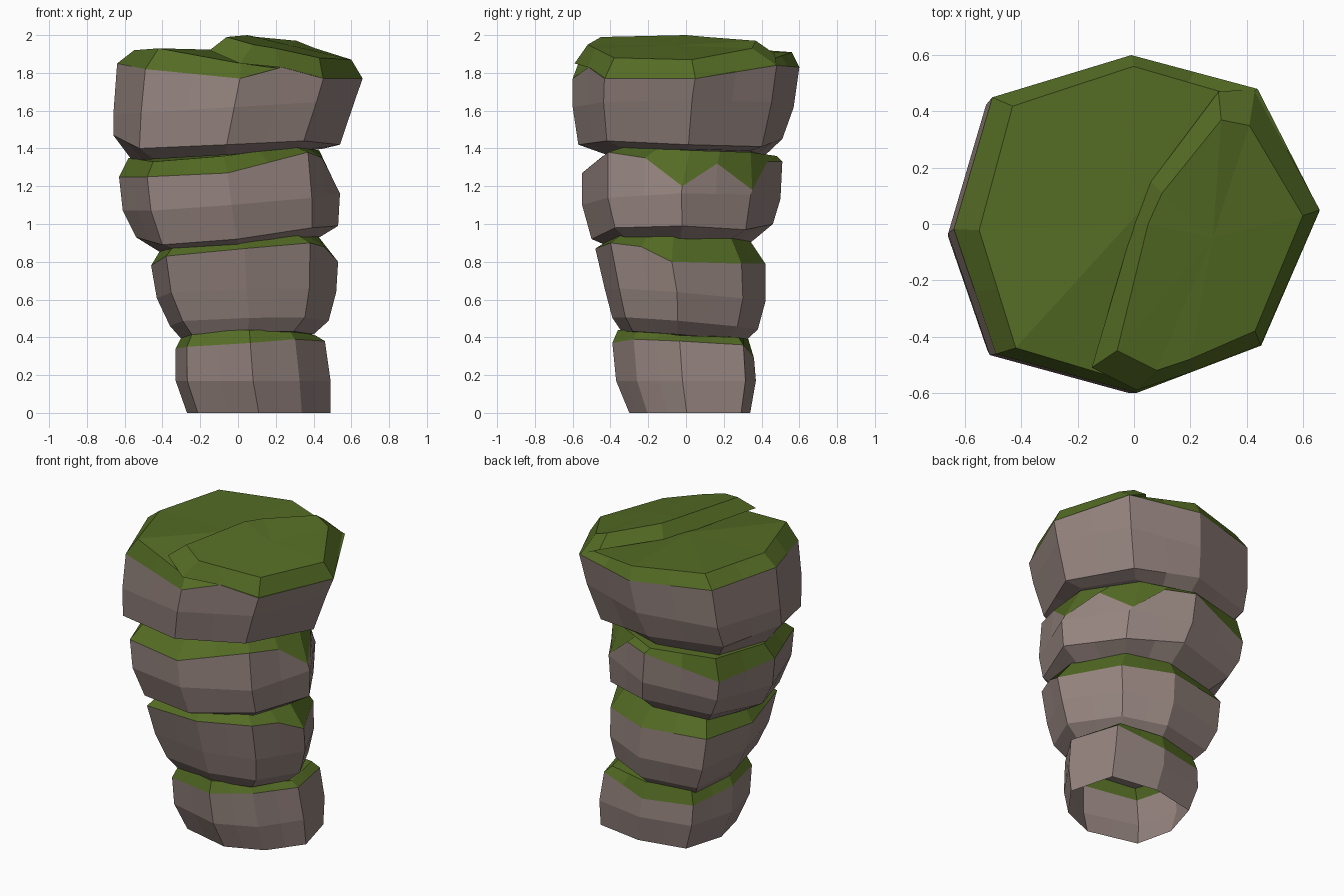
import bpy

cube = bpy.data.objects.get("Cube")
if cube:
    bpy.data.objects.remove(cube, do_unlink=True)


def flat_material(name, colour):
    mat = bpy.data.materials.new(name)
    mat.use_nodes = True
    mat.diffuse_color = (*colour, 1)
    bsdf = mat.node_tree.nodes["Principled BSDF"]
    bsdf.inputs["Base Color"].default_value = (*colour, 1)
    bsdf.inputs["Roughness"].default_value = 0.9
    return mat


stone = flat_material("grey brown stone", (0.30, 0.23, 0.21))
moss = flat_material("moss green", (0.09, 0.15, 0.018))


def ring(plan, tilt, z, x0, x1, y0, y1, peaks={}):
    """Fit the plan to the extents, with a point halfway along each side.
    z is a height or one per corner; peaks lifts the halfway points of some sides."""
    corners = []
    for i, (u, v) in enumerate(plan):
        x = (x0 + x1) / 2 + (x1 - x0) / 2 * u
        y = (y0 + y1) / 2 + (y1 - y0) / 2 * v
        h = z[i] if isinstance(z, list) else z + tilt[0] * x + tilt[1] * y
        corners.append((x, y, h))
    pts = []
    for i, a in enumerate(corners):
        b = corners[(i + 1) % len(corners)]
        mid = [(p + q) / 2 for p, q in zip(a, b)]
        mid[2] = peaks.get(i, mid[2])
        pts += [a, tuple(mid)]
    return pts


def loft(name, rings, moss_from, crown, closed_base):
    """Skin the rings, cap them with a fan, and use moss from one ring upwards."""
    n = len(rings[0])
    verts = [p for r in rings for p in r]
    faces, slots = [], []
    for k in range(len(rings) - 1):
        for i in range(n):
            j = (i + 1) % n
            faces.append((k * n + i, k * n + j, (k + 1) * n + j, (k + 1) * n + i))
            slots.append(int(k >= moss_from))
    top = len(verts) - n
    verts.append(crown)
    for i in range(n):
        faces.append((top + i, top + (i + 1) % n, len(verts) - 1))
        slots.append(1)
    if closed_base:
        faces.append(tuple(reversed(range(n))))
        slots.append(0)
    mesh = bpy.data.meshes.new(name)
    mesh.from_pydata(verts, [], faces)
    mesh.materials.append(stone)
    mesh.materials.append(moss)
    mesh.polygons.foreach_set("material_index", slots)
    obj = bpy.data.objects.new(name, mesh)
    bpy.context.collection.objects.link(obj)


def boulder(name, plan, tilt, rows, crown, closed_base=True):
    rings = [ring(plan, tilt, *row) for row in rows]
    loft(name, rings, len(rows) - 2, crown, closed_base)


# Base boulder, open underneath
boulder("base_boulder",
        [(1, -.05), (.8, .85), (0, 1), (-.8, .8), (-1, 0), (-.85, -.75), (0, -1), (.6, -.7)],
        (0, 0), [
            (0, -.27, .49, -.30, .34),
            (.17, -.33, .49, -.37, .37),
            ([.38, .36, .29, .30, .34, .35, .37, .39], -.33, .46, -.39, .36),
            ([.41, .40, .39, .41, .42, .43, .44, .44], -.29, .41, -.36, .33),
        ], (.06, 0, .42), False)

# Lower middle boulder
boulder("lower_boulder",
        [(1, -.1), (.62, .72), (0, 1), (-.85, .82), (-1, 0), (-.84, -.82), (0, -1), (.7, -.82)],
        (.03, -.08), [
            (.40, -.30, .40, -.34, .31),
            (.47, -.36, .48, -.39, .38),
            (.62, -.43, .52, -.43, .42),
            ([.80, .79, .79, .79, .78, .83, .87, .90], -.46, .53, -.48, .42, {7: .88}),
            ([.94, .93, .91, .89, .88, .89, .92, .95], -.40, .42, -.40, .34),
        ], (0, 0, .92))

# Upper middle boulder, with moss dripping down two corners
boulder("upper_boulder",
        [(1, 0), (.62, .7), (0, 1), (-.8, .78), (-1, 0), (-.74, -.78), (0, -1), (.74, -.74)],
        (.08, .03), [
            (.89, -.42, .42, -.40, .34),
            ([.99, .97, 1.0, .97, .93, .89, .92, .98], -.54, .53, -.50, .46),
            (1.12, -.61, .54, -.55, .50),
            ([1.20, 1.18, 1.33, 1.22, 1.25, 1.25, 1.27, 1.38], -.63, .52, -.55, .51,
             {7: 1.35, 0: 1.32, 1: 1.33}),
            ([1.39, 1.38, 1.36, 1.36, 1.35, 1.33, 1.36, 1.41], -.58, .43, -.44, .48),
        ], (-.05, 0, 1.38))

# Widest boulder at the top
boulder("top_boulder",
        [(1, .08), (.66, .8), (-.03, 1), (-.79, .75), (-1, -.03), (-.77, -.77), (0, -1), (.68, -.72)],
        (.06, 0), [
            (1.37, -.56, .44, -.42, .42),
            ([1.42, 1.41, 1.45, 1.45, 1.47, 1.40, 1.42, 1.44], -.66, .54, -.57, .51),
            (1.62, -.66, .62, -.60, .57),
            ([1.77, 1.84, 1.83, 1.84, 1.85, 1.82, 1.77, 1.77], -.64, .66, -.60, .60, {6: 1.83}),
            ([1.79, 1.87, 1.91, 1.92, 1.92, 1.93, 1.85, 1.80], -.55, .58, -.57, .56),
        ], (-.02, 0, 1.92))

# Raised mossy slab sloping down to the left side of the crown
slab_foot = [(-.15, -.51, 1.92), (.01, -.59, 1.85), (.22, -.52, 1.83), (.45, -.43, 1.77),
             (.66, .05, 1.77), (.43, .48, 1.84), (.30, .47, 1.90), (.06, .15, 1.91), (0, 0, 1.91)]
slab_edge = [(-.06, -.45, 1.99), (.08, -.52, 1.95), (.20, -.48, 1.93), (.43, -.38, 1.88),
             (.60, .03, 1.87), (.41, .35, 1.93), (.31, .37, 1.97), (.10, .11, 1.99), (.05, 0, 2.0)]
loft("raised_moss_slab", [slab_foot, slab_edge], 0, (.28, -.05, 1.945), False)
